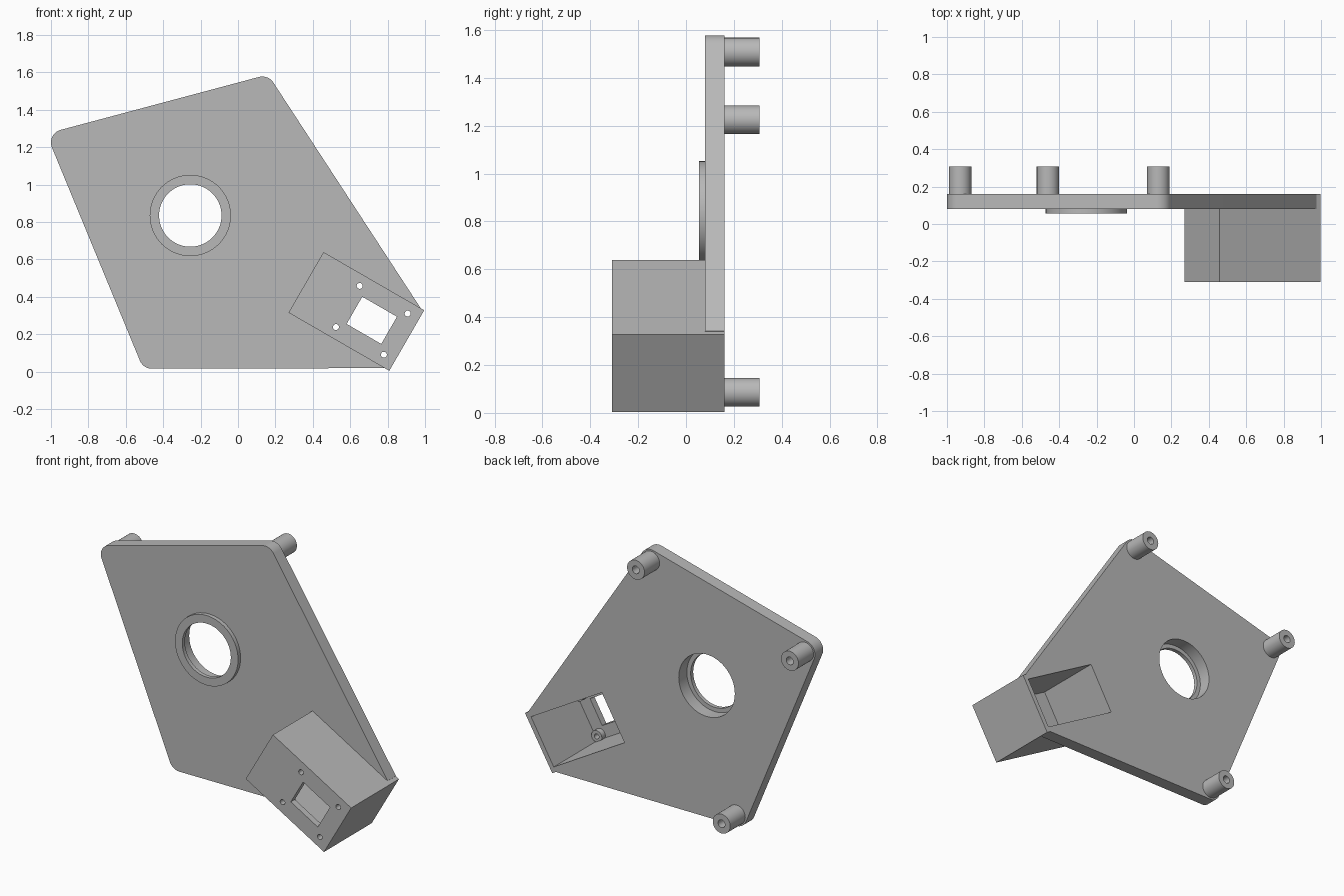
import bpy, bmesh, math
from mathutils import Vector
from mathutils.geometry import convex_hull_2d

cube = bpy.data.objects.get("Cube")
if cube:
    bpy.data.objects.remove(cube, do_unlink=True)

grey = bpy.data.materials.new("plain grey")
grey.use_nodes = True
COLOUR = (0.48, 0.48, 0.48, 1)
grey.diffuse_color = COLOUR
grey.node_tree.nodes["Principled BSDF"].inputs["Base Color"].default_value = COLOUR

BACK = 0.16           # rear face of plate and housing
PLATE_FRONT = 0.08
HOUSING_FRONT = -0.31
FLOOR = -0.27         # inside of the housing's front wall
TILT = math.radians(-30)
CENTRE = Vector((0.633, 0.322))
U = Vector((math.cos(TILT), math.sin(TILT)))
V = Vector((-U.y, U.x))


def circle(c, r, n=48):
    return [(c[0] + r * math.cos(math.tau * i / n),
             c[1] + r * math.sin(math.tau * i / n)) for i in range(n)]


def local(u, v):
    return CENTRE + U * u + V * v


def rect(u, v, hu, hv):
    return [local(u + a * hu, v + b * hv)
            for a, b in ((-1, -1), (1, -1), (1, 1), (-1, 1))]


def prism(name, outline, y0, y1):
    """Extrude an (x, z) outline from y0 to y1."""
    bm = bmesh.new()
    face = bm.faces.new([bm.verts.new((p[0], y0, p[1])) for p in outline])
    made = bmesh.ops.extrude_face_region(bm, geom=[face])["geom"]
    bmesh.ops.translate(bm, vec=(0, y1 - y0, 0),
                        verts=[g for g in made if isinstance(g, bmesh.types.BMVert)])
    bmesh.ops.recalc_face_normals(bm, faces=bm.faces)
    mesh = bpy.data.meshes.new(name)
    bm.to_mesh(mesh)
    bm.free()
    mesh.materials.append(grey)
    ob = bpy.data.objects.new(name, mesh)
    bpy.context.collection.objects.link(ob)
    return ob


def select(ob):
    bpy.ops.object.select_all(action='DESELECT')
    ob.select_set(True)
    bpy.context.view_layer.objects.active = ob


def cut(ob, outline, y0, y1):
    """Remove an extruded outline from an object."""
    cutter = prism("cutter", outline, y0, y1)
    cutter.hide_render = True
    select(ob)
    mod = ob.modifiers.new("cut", 'BOOLEAN')
    mod.operation = 'DIFFERENCE'
    mod.solver = 'EXACT'
    mod.object = cutter
    bpy.ops.object.modifier_apply(modifier=mod.name)
    bpy.data.objects.remove(cutter, do_unlink=True)


parts = []
posts = {"upper_right": (-0.93, 1.225), "upper_left": (0.13, 1.508),
         "lower_right": (-0.46, 0.086)}
bore = (-0.255, 0.835)
housing_outline = rect(0, 0, 0.311, 0.187)

# Plate: rounded around the three posts, running into the housing
points = [Vector(p) for c in posts.values() for p in circle(c, 0.07)]
points += [Vector((0.975, 0.342)), Vector((0.79, 0.019))]
plate = prism("plate", [points[i] for i in convex_hull_2d(points)], PLATE_FRONT, BACK)
cut(plate, circle(bore, 0.193, 64), 0, 0.3)
cut(plate, housing_outline, 0, 0.3)
parts.append(plate)

# Collar with a narrower bore in front of the plate
collar = prism("bore_collar", circle(bore, 0.217, 64), 0.055, PLATE_FRONT)
cut(collar, circle(bore, 0.167, 64), 0, 0.3)
parts.append(collar)

# Housing: open at the back, window in the front wall
housing = prism("housing", housing_outline, HOUSING_FRONT, BACK)
cut(housing, rect(0, 0, 0.281, 0.156), FLOOR, 0.3)
cut(housing, rect(0.095, 0, 0.107, 0.084), -0.4, 0)
parts.append(housing)

# Screw holes with short bosses inside the housing
for side, u in (("inner", -0.053), ("outer", 0.243)):
    for level, v in (("lower", -0.127), ("upper", 0.127)):
        spot = local(u, v)
        boss = prism(f"screw_boss_{side}_{level}", circle(spot, 0.036, 32), FLOOR, -0.235)
        cut(boss, circle(spot, 0.016, 24), -0.4, 0)
        cut(housing, circle(spot, 0.016, 24), -0.4, -0.25)
        parts.append(boss)

# Rear standoff posts with blind screw holes
for name, c in posts.items():
    post = prism("post_" + name, circle(c, 0.06), BACK, 0.308)
    cut(post, circle(c, 0.024, 24), BACK + 0.01, 0.4)
    parts.append(post)

for ob in parts:
    select(ob)
    bpy.ops.object.shade_smooth_by_angle(angle=math.radians(30))
